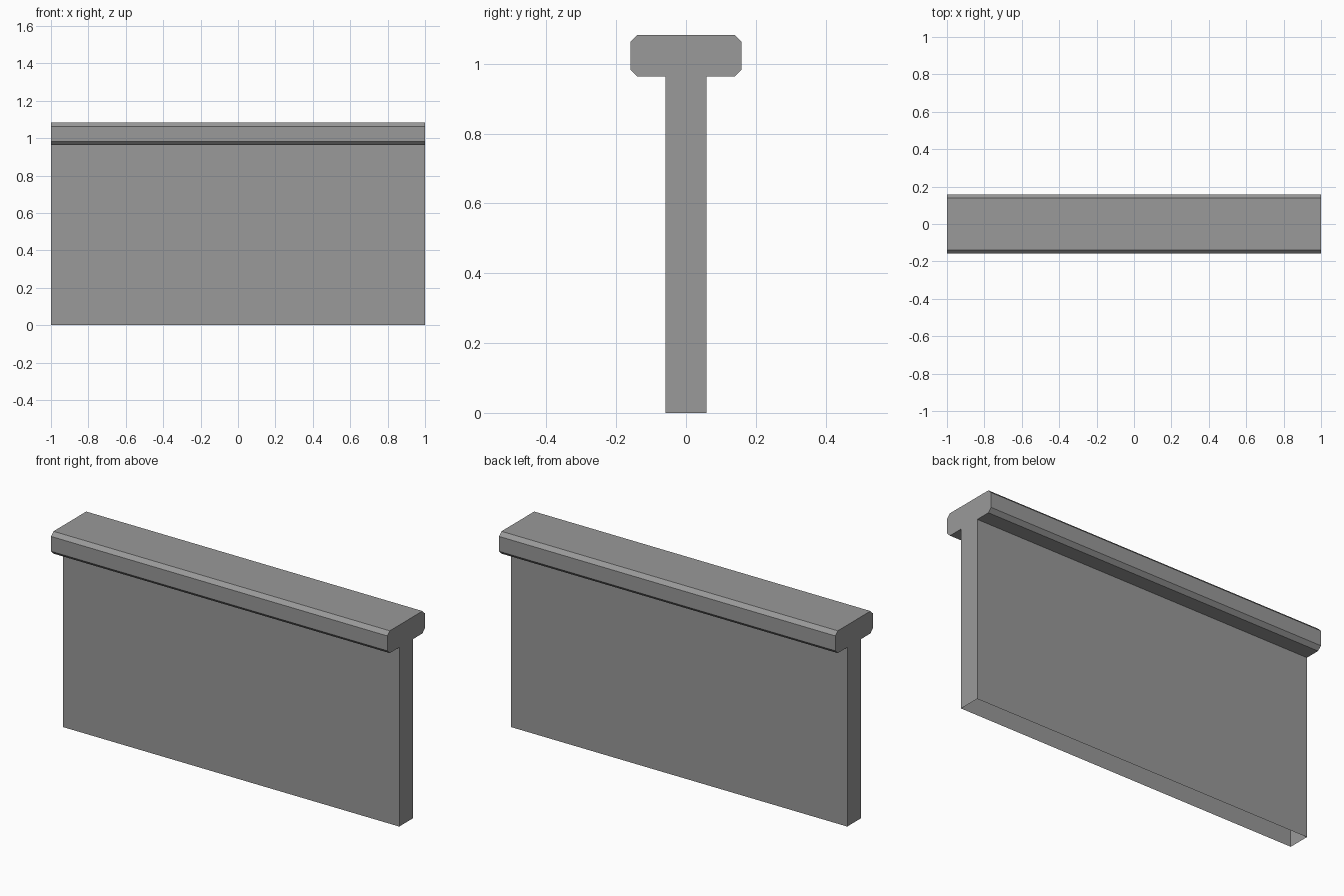
import bpy
import bmesh

if "Cube" in bpy.data.objects:
    bpy.data.objects.remove(bpy.data.objects["Cube"], do_unlink=True)

# Plain grey surface
grey = bpy.data.materials.new("concrete_grey")
grey.use_nodes = True
colour = (0.32, 0.32, 0.32, 1)
grey.diffuse_color = colour
grey.node_tree.nodes["Principled BSDF"].inputs["Base Color"].default_value = colour

LENGTH = 2.0
WALL_HALF, CAP_HALF = 0.0585, 0.159
CAP_BOTTOM, TOP, CHAMFER = 0.963, 1.083, 0.02

# Half of the T-shaped section: thin wall, then a chamfered coping
half = [
    (WALL_HALF, 0),
    (WALL_HALF, CAP_BOTTOM),
    (CAP_HALF - CHAMFER, CAP_BOTTOM),
    (CAP_HALF, CAP_BOTTOM + CHAMFER),
    (CAP_HALF, TOP - CHAMFER),
    (CAP_HALF - CHAMFER, TOP),
]
section = half + [(-y, z) for y, z in reversed(half)]

# Sweep the section along the wall
bm = bmesh.new()
end = bm.faces.new([bm.verts.new((-LENGTH / 2, y, z)) for y, z in section])
swept = bmesh.ops.extrude_face_region(bm, geom=[end], use_keep_orig=True)
moved = [v for v in swept["geom"] if isinstance(v, bmesh.types.BMVert)]
bmesh.ops.translate(bm, verts=moved, vec=(LENGTH, 0, 0))
bmesh.ops.recalc_face_normals(bm, faces=bm.faces)

# The hollow wall is open underneath
underside = [f for f in bm.faces if all(v.co.z < 0.001 for v in f.verts)]
bmesh.ops.delete(bm, geom=underside, context='FACES_ONLY')

mesh = bpy.data.meshes.new("wall_with_coping")
bm.to_mesh(mesh)
bm.free()
mesh.materials.append(grey)
wall = bpy.data.objects.new("wall_with_coping", mesh)
bpy.context.collection.objects.link(wall)
